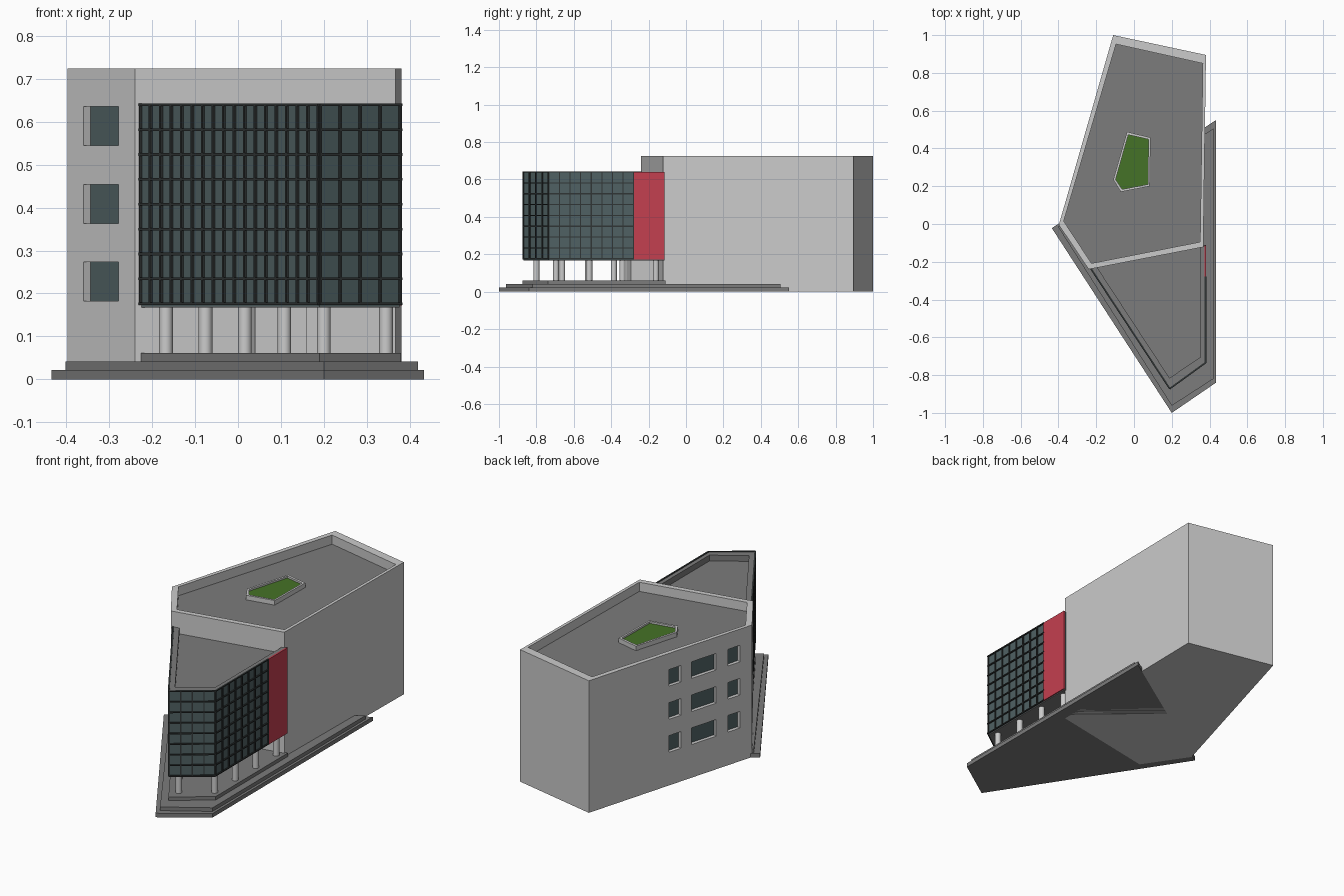
import bpy, bmesh
from mathutils import Vector

if "Cube" in bpy.data.objects:
    bpy.data.objects.remove(bpy.data.objects["Cube"])


def material(name, rgb):
    m = bpy.data.materials.new(name)
    m.diffuse_color = (*rgb, 1)
    m.use_nodes = True
    m.node_tree.nodes["Principled BSDF"].inputs["Base Color"].default_value = m.diffuse_color
    return m


GLASS = material("tinted_glass", (0.08, 0.12, 0.125))
FRAME = material("dark_frame", (0.03, 0.035, 0.035))
RED = material("red_panel", (0.55, 0.05, 0.08))
GREEN = material("planting", (0.06, 0.17, 0.02))
DARK = material("dark_grey", (0.2, 0.2, 0.2))


def finish(name, bm, mats=()):
    bmesh.ops.recalc_face_normals(bm, faces=bm.faces[:])
    me = bpy.data.meshes.new(name)
    bm.to_mesh(me)
    bm.free()
    for m in mats:
        me.materials.append(m)
    ob = bpy.data.objects.new(name, me)
    bpy.context.collection.objects.link(ob)
    return ob


def tray(name, outer, z0, z1, inner=None, floor=None, mats=(), wall=0, bed=0):
    """Prism over a footprint, optionally with a parapet and sunken floor."""
    bm = bmesh.new()
    loops = [(outer, z0), (outer, z1)]
    if inner:
        loops += [(inner, z1), (inner, floor)]
    rings = [[bm.verts.new((x, y, z)) for x, y in p] for p, z in loops]
    n = len(outer)
    for k, (a, b) in enumerate(zip(rings, rings[1:])):
        for i in range(n):
            f = bm.faces.new((a[i], a[(i + 1) % n], b[(i + 1) % n], b[i]))
            f.material_index = wall if k == 0 else 0
    bm.faces.new(rings[0][::-1])
    bm.faces.new(rings[-1]).material_index = bed
    return finish(name, bm, mats)


def wall_box(bm, p, q, u0, u1, z0, z1, d0, d1):
    """Box along wall p-q, spanning fractions u and outward offsets d."""
    p, q = Vector(p), Vector(q)
    e = q - p
    nrm = Vector((e.y, -e.x)).normalized()
    base = [p + e * u + nrm * d for u, d in ((u0, d0), (u1, d0), (u1, d1), (u0, d1))]
    lo, hi = ([bm.verts.new((c.x, c.y, z)) for c in base] for z in (z0, z1))
    bm.faces.new(lo[::-1])
    bm.faces.new(hi)
    for i in range(4):
        j = (i + 1) % 4
        bm.faces.new((lo[i], lo[j], hi[j], hi[i]))


# stepped base
tray("lower_step", [(-.435, -.022), (.2, -1), (.434, -.84), (.434, .55)], 0, .022, mats=[DARK])
tray("middle_step", [(-.402, -.015), (.2, -.962), (.42, -.82), (.42, .505)], .022, .042, mats=[DARK])
tray("upper_step", [(-.228, -.235), (.19, -.875), (.38, -.737), (.38, -.11)], .042, .061, mats=[DARK])

# main building with parapet and sunken roof
body = [(-.11, 1), (-.398, -.005), (-.24, -.24), (.367, -.122), (.381, .895)]
inner = [(-.095, .952), (-.372, .015), (-.225, -.208), (.35, -.095), (.364, .85)]
light = material("light_grey", (0.6, 0.6, 0.6))
main = tray("main_building", body, 0, .725, inner, .675, [light, DARK], bed=1)

# recessed windows on the two left walls
cut, panes = bmesh.new(), bmesh.new()
openings = [(0, .49, .564), (0, .63, .78), (0, .853, .926), (1, .24, .755)]
for side, u0, u1 in openings:
    for z in (.182, .363, .545):
        p, q = body[side], body[side + 1]
        wall_box(cut, p, q, u0, u1, z, z + .091, -.02, .02)
        wall_box(panes, p, q, u0, u1, z, z + .091, -.025, -.019)
cutter = finish("window_cutter", cut)
cutter.hide_render = True
mod = main.modifiers.new("windows", 'BOOLEAN')
mod.object = cutter
mod.solver = 'EXACT'
bpy.context.view_layer.objects.active = main
bpy.ops.object.modifier_apply(modifier=mod.name)
bpy.data.objects.remove(cutter)
finish("window_panes", panes, [GLASS])

# planted bed on the roof
bed = [(-.037, .488), (-.11, .235), (-.07, .17), (.083, .2), (.088, .458)]
bed_in = [(-.03, .472), (-.097, .236), (-.063, .184), (.073, .21), (.077, .448)]
tray("planter_rim", bed, .67, .7, bed_in, .69, [light, GREEN], bed=1)

# glazed front block on columns
block = [(-.226, -.235), (.19, -.868), (.376, -.733), (.376, -.115)]
block_in = [(-.195, -.23), (.188, -.815), (.352, -.705), (.352, -.12)]
tray("glazed_block", block, .17, .64, block_in, .608, [DARK, GLASS], wall=1)

# grid of mullions and transoms, 8 rows high
A, B, C, D = block
C2 = (.376, -.28)
grid = bmesh.new()
for p, q, bays in ((A, B, 17), (B, C, 4), (C, C2, 8)):
    length = (Vector(q) - Vector(p)).length
    w = .003 / length
    for i in range(bays + 1):
        wall_box(grid, p, q, i / bays - w, i / bays + w, .173, .642, -.002, .006)
    for i in range(9):
        z = .176 + i * .058
        wall_box(grid, p, q, -w, 1 + w, z - .003, z + .003, -.002, .007)
finish("curtain_wall_frame", grid, [FRAME])

# red side panel
red = bmesh.new()
wall_box(red, C2, D, 0, 1, .172, .641, -.003, .006)
finish("red_side_panel", red, [RED])

# soffit and entrance core under the block
tray("soffit", block, .167, .171, mats=[DARK])
core = bmesh.new()
wall_box(core, body[2], body[3], .42, .62, .06, .17, -.02, .13)
finish("entrance_core", core, [light])

# round columns along both sides
spots = [(.2 - .092 * i, -.8 + .138 * i) for i in range(5)]
spots += [(.345, -.695 + .178 * i) for i in range(4)]
for x, y in spots:
    bpy.ops.mesh.primitive_cylinder_add(vertices=24, radius=.016, depth=.112, location=(x, y, .115))
    bpy.context.object.name = "column"
    bpy.context.object.data.materials.append(light)
    bpy.ops.object.shade_smooth_by_angle()
